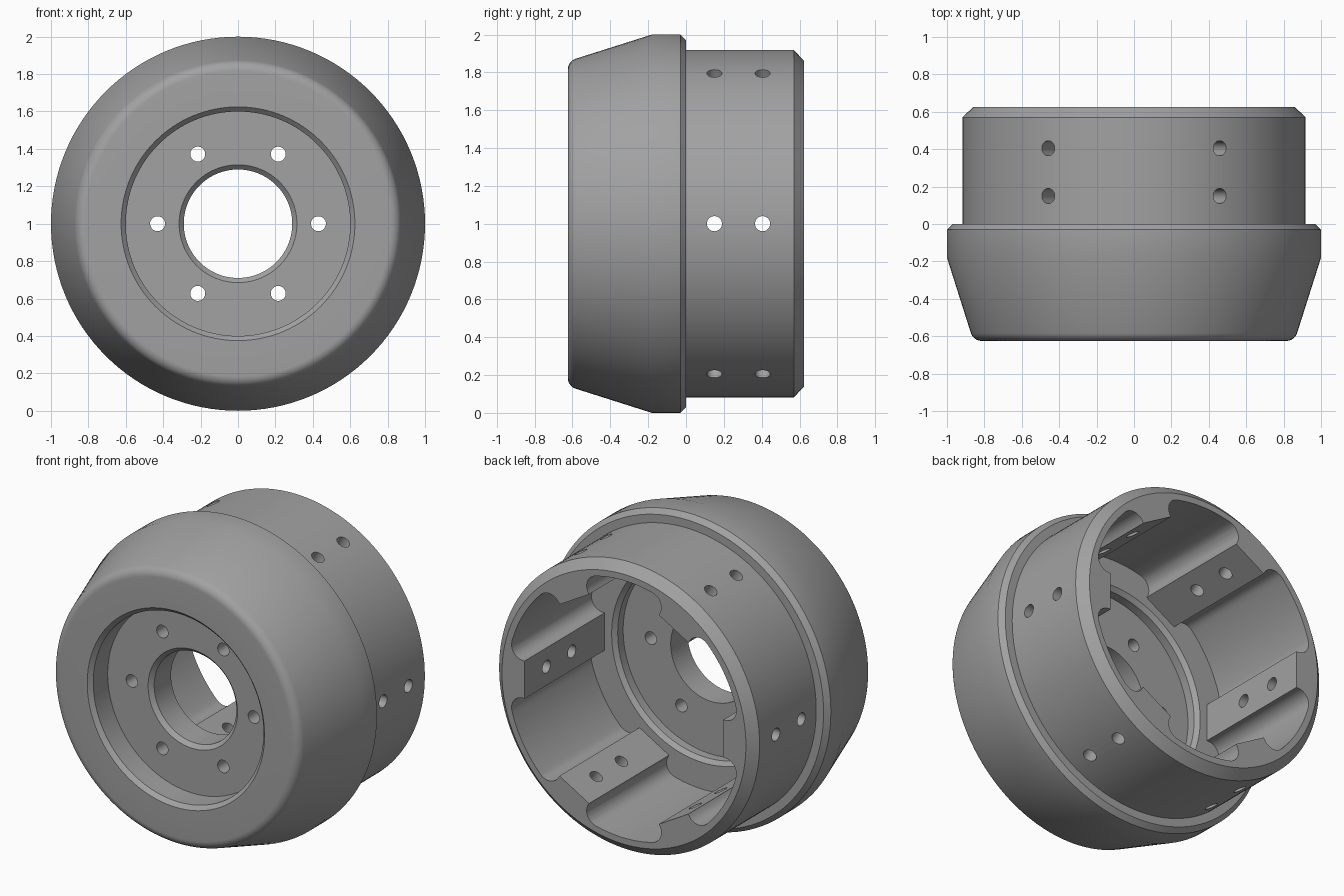
import bpy, bmesh, math
from mathutils import Matrix, Vector

cube = bpy.data.objects.get("Cube")
if cube:
    bpy.data.objects.remove(cube, do_unlink=True)

STEPS = 128
CENTRE = Vector((0, 0, 1))

steel = bpy.data.materials.new("satin grey metal")
steel.use_nodes = True
GREY = (0.36, 0.36, 0.36, 1)
steel.diffuse_color = GREY
steel.node_tree.nodes["Principled BSDF"].inputs["Base Color"].default_value = GREY


def make_object(name, bm):
    bmesh.ops.recalc_face_normals(bm, faces=bm.faces)
    mesh = bpy.data.meshes.new(name)
    bm.to_mesh(mesh)
    bm.free()
    mesh.materials.append(steel)
    obj = bpy.data.objects.new(name, mesh)
    bpy.context.collection.objects.link(obj)
    obj.location = CENTRE
    return obj


def lathe(name, profile):
    """Turn a closed (radius, y) profile around the y axis."""
    bm = bmesh.new()
    verts = [bm.verts.new((r, y, 0)) for r, y in profile]
    edges = [bm.edges.new((a, b)) for a, b in zip(verts, verts[1:] + verts[:1])]
    bmesh.ops.spin(bm, geom=verts + edges, cent=(0, 0, 0), axis=(0, 1, 0),
                   angle=math.tau, steps=STEPS, use_merge=True)
    bmesh.ops.remove_doubles(bm, verts=bm.verts, dist=1e-5)
    return make_object(name, bm)


def cut(target, cutter):
    cutter.hide_render = True
    mod = target.modifiers.new("cut", 'BOOLEAN')
    mod.operation, mod.solver, mod.object = 'DIFFERENCE', 'EXACT', cutter
    bpy.context.view_layer.objects.active = target
    bpy.ops.object.modifier_apply(modifier=mod.name)
    bpy.data.objects.remove(cutter, do_unlink=True)


# Turned body: rounded nose, flared rim, rear sleeve, central web and bore
nose_round = []
taper = math.atan2(0.42, 0.125)
ROUND = 0.06
for i in range(9):
    a = math.pi / 2 - taper * i / 8
    nose_round.append((0.815 + ROUND * math.cos(a), -0.565 - ROUND * math.sin(a)))
profile = [(0.625, -0.625)] + nose_round + [
    (1.0, -0.18), (1.0, -0.03), (0.97, 0), (0.918, 0), (0.918, 0.57), (0.86, 0.625),
    (0.67, 0.625), (0.67, -0.16), (0.625, -0.205), (0.625, -0.26),
    (0.29, -0.26), (0.29, -0.43), (0.315, -0.455), (0.6, -0.455), (0.6, -0.6)]
body = lathe("wheel_drum", profile)

# Rear cavity: round wall with six flat lugs left standing, filleted at their roots
WALL, FLAT, HALF, FILLET = 0.82, 0.70, 0.12, 0.08
fillet_u = math.sqrt((WALL - FILLET) ** 2 - (HALF + FILLET) ** 2)
fillet_end = math.atan2(HALF + FILLET, fillet_u)
half_side = [(FLAT, HALF)]
for i in range(9):
    a = -math.pi / 2 + (math.pi / 2 + fillet_end) * i / 8
    half_side.append((fillet_u + FILLET * math.cos(a), HALF + FILLET + FILLET * math.sin(a)))
for i in range(1, 9):
    a = fillet_end + (math.pi / 6 - fillet_end) * i / 8
    half_side.append((WALL * math.cos(a), WALL * math.sin(a)))
sector = [(u, -t) for u, t in reversed(half_side[:-1])] + half_side

bm = bmesh.new()
outline = []
for k in range(6):
    turn = Matrix.Rotation(k * math.pi / 3, 3, 'Y')
    outline += [bm.verts.new(turn @ Vector((u, -0.18, -t))) for u, t in sector]
floor = bm.faces.new(outline)
extruded = bmesh.ops.extrude_face_region(bm, geom=[floor])["geom"]
bmesh.ops.translate(bm, vec=(0, 1, 0),
                    verts=[v for v in extruded if isinstance(v, bmesh.types.BMVert)])
cut(body, make_object("cavity_cutter", bm))

# Drilled holes: a bolt circle through the web, two radial holes through each lug
bm = bmesh.new()


def drill(matrix, length):
    bmesh.ops.create_cone(bm, cap_ends=True, segments=32, radius1=0.04, radius2=0.04,
                          depth=length, matrix=matrix)


for k in range(6):
    turn = Matrix.Rotation(k * math.pi / 3, 4, 'Y')
    drill(turn @ Matrix.Translation((0.43, -0.36, 0)) @ Matrix.Rotation(math.pi / 2, 4, 'X'), 0.4)
    for y in (0.15, 0.405):
        drill(turn @ Matrix.Translation((0.8, y, 0)) @ Matrix.Rotation(math.pi / 2, 4, 'Y'), 0.4)
cut(body, make_object("hole_cutter", bm))

# Smooth turned surfaces with crisp machined edges
bpy.ops.object.select_all(action='DESELECT')
body.select_set(True)
bpy.context.view_layer.objects.active = body
bpy.ops.object.shade_smooth_by_angle(angle=math.radians(25))
